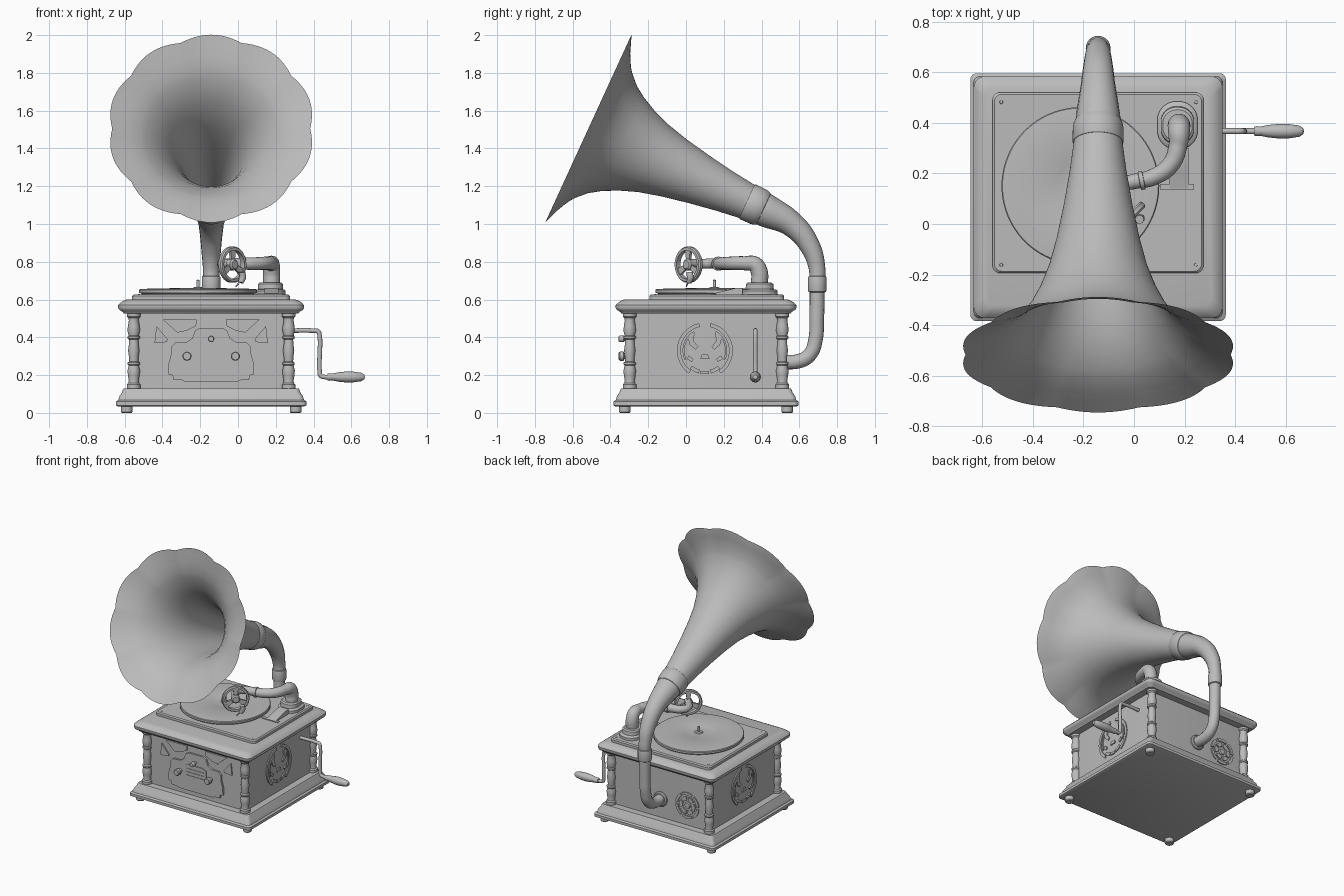
import bpy, bmesh
from math import sin, cos, pi, radians
from mathutils import Vector, Matrix

if "Cube" in bpy.data.objects:
    bpy.data.objects.remove(bpy.data.objects["Cube"])

CX, CY = -0.142, 0.106          # centre of the cabinet
HX, HY = 0.41, 0.396            # half sizes of the cabinet walls

grey = bpy.data.materials.new("plain_grey")
grey.use_nodes = True
grey.diffuse_color = (0.5, 0.5, 0.5, 1)
grey.node_tree.nodes["Principled BSDF"].inputs["Base Color"].default_value = (0.5, 0.5, 0.5, 1)


def finish(obj, angle=35):
    obj.data.materials.append(grey)
    bpy.ops.object.select_all(action='DESELECT')
    obj.select_set(True)
    bpy.context.view_layer.objects.active = obj
    bpy.ops.object.shade_smooth_by_angle(angle=radians(angle))
    return obj


def from_bmesh(name, bm, matrix=Matrix()):
    bmesh.ops.remove_doubles(bm, verts=bm.verts, dist=1e-5)
    bmesh.ops.recalc_face_normals(bm, faces=bm.faces)
    bm.transform(matrix)
    mesh = bpy.data.meshes.new(name)
    bm.to_mesh(mesh)
    bm.free()
    obj = bpy.data.objects.new(name, mesh)
    bpy.context.collection.objects.link(obj)
    return finish(obj)


def frame(origin, normal, u=(1, 0, 0)):
    n, u = Vector(normal).normalized(), Vector(u).normalized()
    m = Matrix((u, n.cross(u), n)).transposed().to_4x4()
    m.translation = Vector(origin)
    return m


def skin(bm, rings, closed=False):
    n = len(rings[0])
    pairs = list(zip(rings, rings[1:])) + ([(rings[-1], rings[0])] if closed else [])
    for a, b in pairs:
        for i in range(n):
            j = (i + 1) % n
            bm.faces.new((a[i], a[j], b[j], b[i]))


def lathe(name, profile, matrix, segs=32, closed=False, lobe=0):
    """Turn (radius, height) points round the local z axis, with optional scallops."""
    bm = bmesh.new()
    rings = []
    for r, z in profile:
        fade = lobe * max(0, 1 - z / 0.17) ** 2
        ring = []
        for i in range(segs):
            a = 2 * pi * i / segs
            k = r * (1 - fade * (1 - abs(sin(5 * a))))
            ring.append(bm.verts.new((k * cos(a), k * sin(a), z)))
        rings.append(ring)
    skin(bm, rings, closed)
    return from_bmesh(name, bm, matrix)


def stack(name, levels, cx=CX, cy=CY):
    """Loft rounded rectangles given as (z, half x, half y, corner radius)."""
    bm = bmesh.new()
    rings = []
    for z, hx, hy, r in levels:
        ring = []
        for q, (sx, sy) in enumerate(((1, 1), (-1, 1), (-1, -1), (1, -1))):
            for i in range(9):
                a = (q + i / 8) * pi / 2
                ring.append(bm.verts.new((cx + sx * (hx - r) + r * cos(a),
                                          cy + sy * (hy - r) + r * sin(a), z)))
        rings.append(ring)
    skin(bm, rings)
    bm.faces.new(rings[0])
    bm.faces.new(rings[-1])
    return from_bmesh(name, bm)


def plate(name, points, matrix, depth=0.008):
    bm = bmesh.new()
    face = bm.faces.new([bm.verts.new((x, y, 0)) for x, y in points])
    out = bmesh.ops.extrude_face_region(bm, geom=[face])["geom"]
    bmesh.ops.translate(bm, vec=(0, 0, depth), verts=[v for v in out if isinstance(v, bmesh.types.BMVert)])
    return from_bmesh(name, bm, matrix)


def tube(name, path):
    """Round pipe through (x, y, z, radius) points."""
    curve = bpy.data.curves.new(name, 'CURVE')
    curve.dimensions, curve.bevel_depth = '3D', 1
    curve.bevel_resolution, curve.resolution_u, curve.use_fill_caps = 6, 8, True
    spline = curve.splines.new('BEZIER')
    spline.bezier_points.add(len(path) - 1)
    for p, (x, y, z, r) in zip(spline.bezier_points, path):
        p.co, p.radius = (x, y, z), r
        p.handle_left_type = p.handle_right_type = 'AUTO'
    obj = bpy.data.objects.new(name, curve)
    bpy.context.collection.objects.link(obj)
    bpy.ops.object.select_all(action='DESELECT')
    obj.select_set(True)
    bpy.context.view_layer.objects.active = obj
    bpy.ops.object.convert(target='MESH')
    return finish(bpy.context.view_layer.objects.active, 50)


def sector(r0, r1, a0, a1, n=14):
    angles = [radians(a0 + (a1 - a0) * i / n) for i in range(n + 1)]
    return [(r1 * cos(a), r1 * sin(a)) for a in angles] + [(r0 * cos(a), r0 * sin(a)) for a in reversed(angles)]


def mirrored(half):
    return half + [(-x, y) for x, y in reversed(half) if x]


UP = (0, 0, 1)

# Cabinet: base, walls, lid and top panel
stack("base", [(0.035, .495, .481, .02), (0.04, .505, .49, .025), (0.06, .505, .49, .025),
               (0.068, .492, .478, .025), (0.09, .485, .471, .025), (0.108, .472, .458, .025),
               (0.122, .468, .454, .025), (0.13, .462, .448, .025)])
stack("cabinet_body", [(.125, HX, HY, .004), (.535, HX, HY, .004)])
stack("lid", [(.525, .462, .448, .025), (.535, .468, .454, .03), (.545, .486, .472, .04), (.555, .492, .478, .045),
              (.57, .492, .478, .045), (.582, .481, .467, .045), (.593, .466, .452, .045), (.6, .447, .433, .04)])
stack("top_panel", [(.598, .418, .357, .03), (.618, .418, .357, .03), (.626, .41, .35, .03)], -.1425, .163)
for sx in (-1, 1):
    for sy in (-1, 1):
        lathe("panel_screw", [(0, .624), (.008, .624), (.006, .628), (0, .629)],
              frame((-.14 + sx * .385, .16 + sy * .322, 0), UP), 16)
        lathe("foot", [(0, 0), (.026, 0), (.031, .006), (.031, .036), (0, .036)],
              frame((CX + sx * .447, CY + sy * .43, 0), UP), 24)
        low = [(.036, .125), (.036, .15), (.028, .158), (.026, .17), (.031, .2), (.033, .225),
               (.027, .25), (.032, .256), (.032, .266), (.024, .272), (.026, .3)]
        lathe("corner_column", low + [(.03, .33)] + [(r, .66 - z) for r, z in reversed(low)],
              frame((CX + sx * .41, CY + sy * .404, 0), UP), 24)

# Front ornament with long knobs
front = frame((CX, CY - HY, 0), (0, -1, 0))
plate("front_plate", mirrored([(0, .45), (.06, .45), (.085, .435), (.1, .395), (.13, .375), (.19, .372), (.21, .35),
      (.212, .31), (.226, .26), (.228, .205), (.205, .2), (.2, .175), (.16, .175), (.14, .165), (0, .165)]), front, .014)
raised = front @ Matrix.Translation((0, 0, .014))
plate("front_tablet", [(-.09, .255), (.09, .255), (.09, .35), (.06, .365), (-.06, .365), (-.09, .35)], raised, .006)
for z in (.275, .3, .325):
    plate("tablet_bar", [(-.075, z), (.075, z), (.075, z + .01), (-.075, z + .01)],
          raised @ Matrix.Translation((0, 0, .006)), .004)
for s in (-1, 1):
    plate("front_spandrel", [(s * .257, .495), (s * .077, .495), (s * .08, .46), (s * .13, .435), (s * .18, .425)], front)
    plate("front_corner_ornament", [(s * .3, .37), (s * .29, .46), (s * .23, .39), (s * .235, .375)], front)
for x, z, r in ((-.128, .3, .024), (.128, .3, .024), (0, .392, .017)):
    lathe("front_knob", [(0, 0), (r * .6, 0), (r * .6, .035), (r, .04), (r, .06), (r * .8, .066), (0, .067)],
          front @ Matrix.Translation((x, z, 0)), 24)

# Side grilles
for s in (-1, 1):
    side = frame((CX + s * HX, .1, .33), (s, 0, 0), (0, s, 0))
    for m in (-1, 1):
        flip = side if m == 1 else side @ Matrix.Rotation(pi, 4, 'Y') @ Matrix.Translation((0, 0, -.008))
        plate("grille_arc", sector(.128, .148, -55, 78), flip)
        plate("grille_rim", sector(.108, .118, -25, 60), flip)
        plate("grille_slot", [(.035, .02), (.05, .005), (.08, .03), (.09, .07), (.07, .095), (.055, .09), (.06, .05)], flip)
        plate("grille_leaf", [(.06, -.045), (.085, -.025), (.095, -.045), (.07, -.06)], flip)
        plate("grille_foot", sector(.105, .125, -75, -50), flip)
    plate("grille_wedge", [(-.025, -.045), (.025, -.045), (.015, -.02), (-.015, -.02)], side)
    plate("grille_bar", [(-.022, -.125), (.022, -.125), (.022, -.108), (-.022, -.108)], side)

# Back rosette
back = frame((-.365, CY + HY, .28), (0, 1, 0), (-1, 0, 0))
for i in range(6):
    plate("rosette_outer", sector(.078, .098, i * 60 + 5, i * 60 + 55), back)
    plate("rosette_inner", sector(.038, .066, i * 60 + 35, i * 60 + 80, 8), back)
lathe("rosette_hub", [(0, 0), (.024, 0), (.02, .008), (0, .01)], back, 24)

# Turntable
lathe("platter", [(0, .62), (.295, .62), (.3, .632), (.312, .636), (.312, .65), (.308, .655), (.28, .657),
                  (.1, .661), (.095, .659), (.03, .659), (.025, .665), (0, .666)], frame((-.212, .15, 0), UP), 96)
lathe("spindle", [(.008, .66), (.008, .702), (0, .707)], frame((-.212, .15, 0), UP), 16)

# Brake wedge beside the platter
plate("brake_wedge", [(.14, .624), (.3, .624), (.3, .662), (.26, .66), (.2, .645), (.14, .632)],
      frame((.14, 0, 0), (1, 0, 0), (0, 1, 0)), .075)
stack("brake_foot", [(.624, .068, .012, .004), (.632, .068, .012, .004)], .17, .147)

# Tone arm and its base
stack("arm_base", [(.622, .08, .095, .075), (.645, .08, .095, .075), (.652, .074, .088, .07), (.655, .066, .075, .06),
                   (.682, .066, .072, .06), (.69, .058, .062, .055)], .172, .39)
tube("tone_arm", [(.178, .388, .68, .045), (.178, .388, .745, .045), (.178, .365, .785, .043), (.174, .31, .792, .037),
                  (.145, .235, .792, .035), (.075, .185, .79, .033), (0, .168, .79, .03), (-.06, .15, .79, .027),
                  (-.085, .105, .79, .026), (-.04, .025, .79, .024)])
lathe("arm_collar", [(.028, -.01), (.037, -.008), (.037, .008), (.028, .01)], frame((.03, .172, .79), (1, .2, 0), (0, 0, 1)))
head = frame((-.03, .014, .785), (1, -1, 0), (1, 1, 0))
lathe("sound_head_ring", [(.076, -.015), (.09, -.015), (.096, -.008), (.096, .008), (.09, .015), (.076, .015)],
      head, 48, True)
lathe("sound_head_hub", [(0, -.018), (.03, -.018), (.03, .012), (.022, .02), (0, .02)], head, 32)
for a in (90, 210, 330):
    plate("sound_head_spoke", [(.02, -.011), (.08, -.02), (.08, .02), (.02, .011)],
          head @ Matrix.Rotation(radians(a), 4, 'Z') @ Matrix.Translation((0, 0, -.008)), .016)
tube("needle_holder", [(.022, .018, .745, .017), (.024, .022, .715, .018), (.014, .016, .69, .014)])
tube("needle", [(.01, .012, .695, .005), (-.012, .002, .668, .003)])

# Horn: scalloped bell, collar, tapering elbow and pipe into the cabinet
bell = frame((-.142, -.517, 1.505), (0, .908, -.417))
curve = [(.547, 0), (.495, .02), (.455, .035), (.421, .052), (.389, .07), (.362, .09), (.312, .14), (.272, .2),
         (.232, .28), (.195, .38), (.165, .5), (.136, .65), (.112, .8), (.092, .96)]
inner = [(r - .006 - .018 * min(1, t / .25), t + .003) for r, t in curve]
lathe("horn_bell", list(reversed(curve)) + inner, bell, 120, lobe=.042)
lathe("horn_collar", [(.085, .925), (.098, .925), (.101, .93), (.1, .99), (.097, 1.005), (.09, 1.02), (.08, 1.025)],
      bell, 48)
tube("horn_elbow", [(-.142, .37, 1.097, .09), (-.142, .425, 1.071, .088), (-.142, .565, .995, .066),
                    (-.142, .655, .885, .054), (-.142, .693, .77, .044), (-.142, .695, .69, .042)])
lathe("pipe_collar", [(.04, .638), (.047, .642), (.049, .65), (.049, .715), (.047, .722), (.04, .727)],
      frame((-.142, .695, 0), UP))
tube("horn_pipe", [(-.142, .695, .69, .04), (-.142, .692, .5, .039), (-.142, .686, .39, .038),
                   (-.142, .66, .315, .038), (-.142, .61, .278, .038), (-.142, .48, .27, .038)])
lathe("pipe_flange", [(.036, 0), (.054, 0), (.054, .01), (.046, .016), (.036, .016)],
      frame((-.142, CY + HY, .27), (0, 1, 0)))

# Crank
tube("crank_rod", [(.25, .367, .435, .012), (.4, .367, .435, .012), (.424, .367, .431, .012), (.432, .367, .41, .012),
                   (.432, .367, .22, .012), (.438, .367, .197, .012), (.46, .367, .19, .012), (.5, .367, .19, .012)])
lathe("crank_handle", [(0, .0), (.017, 0), (.02, .012), (.018, .025), (.025, .06), (.029, .1), (.028, .14),
                       (.022, .18), (.012, .195), (0, .198)], frame((.474, .367, .19), (1, 0, 0), (0, 1, 0)), 24)
